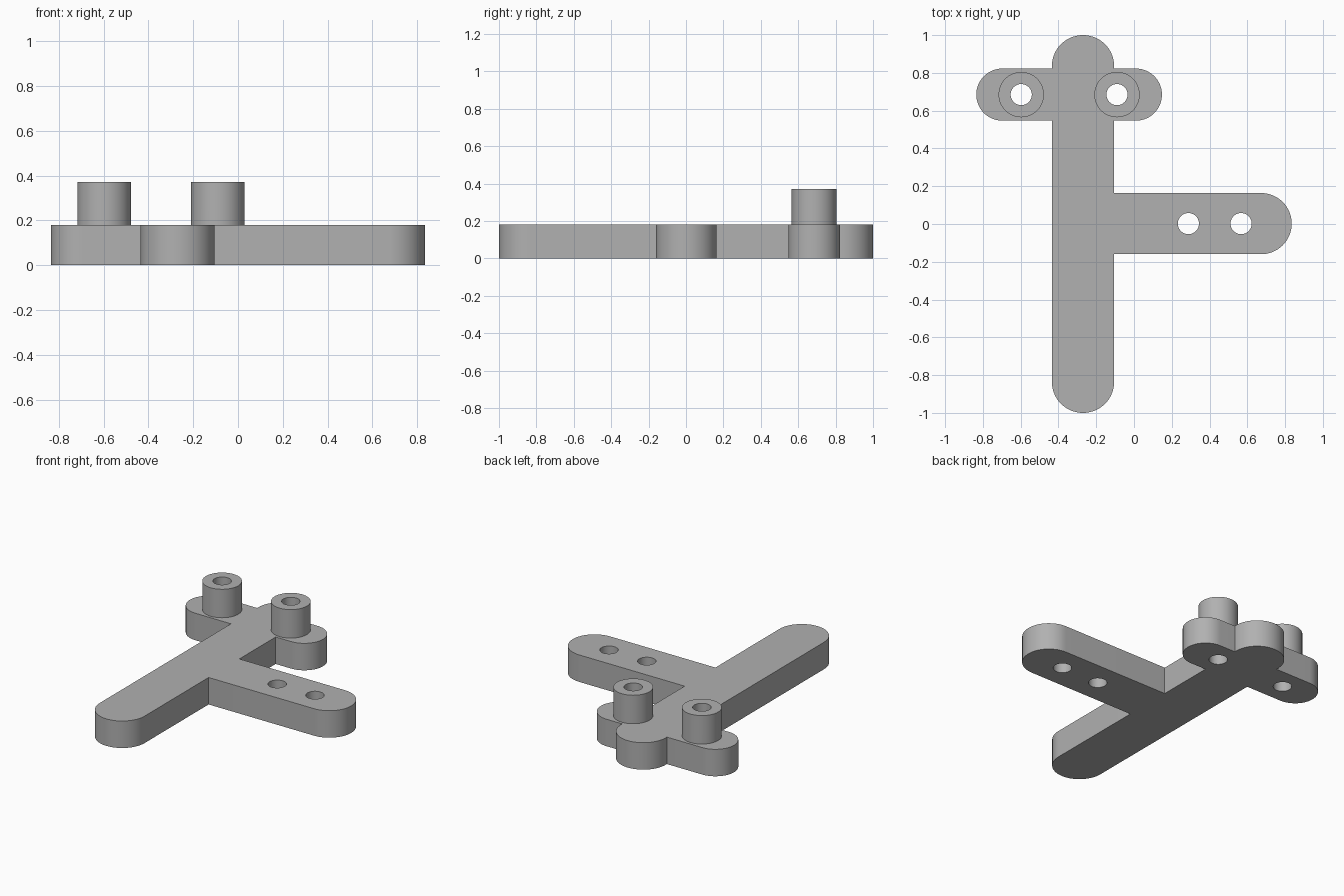
import bpy, bmesh, math

cube = bpy.data.objects.get("Cube")
if cube:
    bpy.data.objects.remove(cube, do_unlink=True)

THICK, BOSS_TOP = 0.18, 0.37
HOLE_R, BOSS_R = 0.056, 0.12
SPINE_X, BAR_Y = -0.27, 0.685
BOSS_X = (-0.597, -0.09)
ARM_HOLE_X = (0.288, 0.567)

grey = bpy.data.materials.new("plain grey")
grey.use_nodes = True
colour = (0.44, 0.44, 0.44, 1)
grey.diffuse_color = colour
grey.node_tree.nodes["Principled BSDF"].inputs["Base Color"].default_value = colour


def slot(name, start, end, radius, z0, z1, steps=32):
    """Upright prism with a round-ended outline; equal ends give a cylinder."""
    angle = math.atan2(end[1] - start[1], end[0] - start[0])
    bm = bmesh.new()
    ring = []
    for centre, turn in ((end, -math.pi / 2), (start, math.pi / 2)):
        for i in range(steps + 1):
            a = angle + turn + math.pi * i / steps
            ring.append(bm.verts.new((centre[0] + radius * math.cos(a),
                                      centre[1] + radius * math.sin(a), z0)))
    bmesh.ops.remove_doubles(bm, verts=ring, dist=1e-5)
    base = bm.faces.new([v for v in ring if v.is_valid])
    top = bmesh.ops.extrude_face_region(bm, geom=[base])["geom"]
    for v in top:
        if isinstance(v, bmesh.types.BMVert):
            v.co.z = z1
    bmesh.ops.recalc_face_normals(bm, faces=bm.faces)
    mesh = bpy.data.meshes.new(name)
    bm.to_mesh(mesh)
    bm.free()
    mesh.materials.append(grey)
    obj = bpy.data.objects.new(name, mesh)
    bpy.context.collection.objects.link(obj)
    return obj


def combine(target, other, operation):
    """Apply a boolean to the target and discard the other part."""
    mod = target.modifiers.new(operation.title(), 'BOOLEAN')
    mod.operation, mod.solver, mod.object = operation, 'EXACT', other
    bpy.context.view_layer.objects.active = target
    bpy.ops.object.modifier_apply(modifier=mod.name)
    bpy.data.objects.remove(other, do_unlink=True)


# Flat bracket: long spine, side arm and short crossbar
bracket = slot("bracket", (SPINE_X, -0.835), (SPINE_X, 0.835), 0.165, 0, THICK)
combine(bracket, slot("side_arm", (SPINE_X, 0.002), (0.673, 0.002), 0.162, 0, THICK), 'UNION')
combine(bracket, slot("crossbar", (-0.697, BAR_Y), (0.01, BAR_Y), 0.138, 0, THICK), 'UNION')

# Raised bosses on the crossbar
for x in BOSS_X:
    combine(bracket, slot("boss", (x, BAR_Y), (x, BAR_Y), BOSS_R, THICK / 2, BOSS_TOP), 'UNION')

# Through holes in the bosses and the arm
for x, y in [(x, BAR_Y) for x in BOSS_X] + [(x, 0.002) for x in ARM_HOLE_X]:
    combine(bracket, slot("hole", (x, y), (x, y), HOLE_R, -0.1, 0.5, 24), 'DIFFERENCE')

bpy.ops.object.select_all(action='DESELECT')
bracket.select_set(True)
bpy.context.view_layer.objects.active = bracket
bpy.ops.object.shade_smooth_by_angle(angle=math.radians(30))
